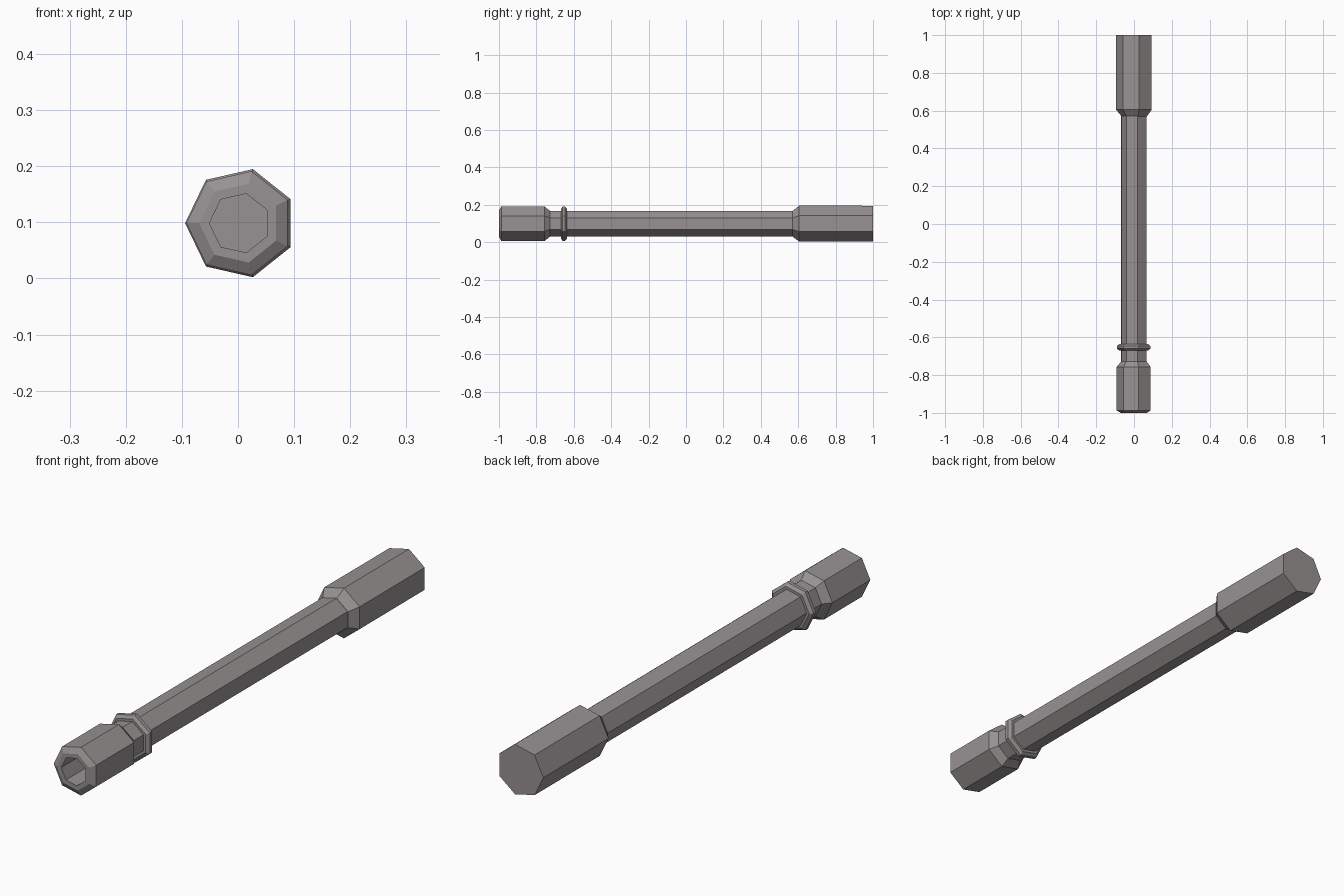
import bpy
import bmesh
import math

if "Cube" in bpy.data.objects:
    bpy.data.objects.remove(bpy.data.objects["Cube"])

SIDES = 7
AXIS_Z = 0.0985

metal = bpy.data.materials.new("dark_metal")
metal.diffuse_color = (0.31, 0.285, 0.287, 1)
metal.use_nodes = True
metal.node_tree.nodes["Principled BSDF"].inputs["Base Color"].default_value = metal.diffuse_color


def lathe(name, profile, cx):
    """Sweep (y, radius) points around the long axis, capping both ends."""
    bm = bmesh.new()
    rings = []
    for y, r in profile:
        ring = []
        for k in range(SIDES):
            a = math.pi + 2 * math.pi * k / SIDES
            ring.append(bm.verts.new((cx + r * math.cos(a), y, AXIS_Z + r * math.sin(a))))
        rings.append(ring)
    for a, b in zip(rings, rings[1:]):
        for k in range(SIDES):
            n = (k + 1) % SIDES
            bm.faces.new((a[k], a[n], b[n], b[k]))
    bm.faces.new(rings[0])
    bm.faces.new(rings[-1])
    bmesh.ops.recalc_face_normals(bm, faces=bm.faces)
    mesh = bpy.data.meshes.new(name)
    bm.to_mesh(mesh)
    bm.free()
    mesh.materials.append(metal)
    obj = bpy.data.objects.new(name, mesh)
    bpy.context.collection.objects.link(obj)
    return obj


# Front socket with recessed bore, running into the thin shaft
lathe("socket_and_shaft", [
    (-0.88, 0.054), (-1.0, 0.054), (-1.0, 0.072), (-0.987, 0.095),
    (-0.757, 0.095), (-0.727, 0.0705), (0.575, 0.0705)], 0.003)

# Bevelled collar behind the socket
lathe("collar", [
    (-0.669, 0.066), (-0.669, 0.081), (-0.660, 0.0935),
    (-0.646, 0.0935), (-0.636, 0.081), (-0.636, 0.066)], 0.003)

# Thicker rear grip with tapered shoulder
lathe("rear_grip", [
    (0.57, 0.0705), (0.605, 0.0988), (1.0, 0.0985)], 0.0045)
